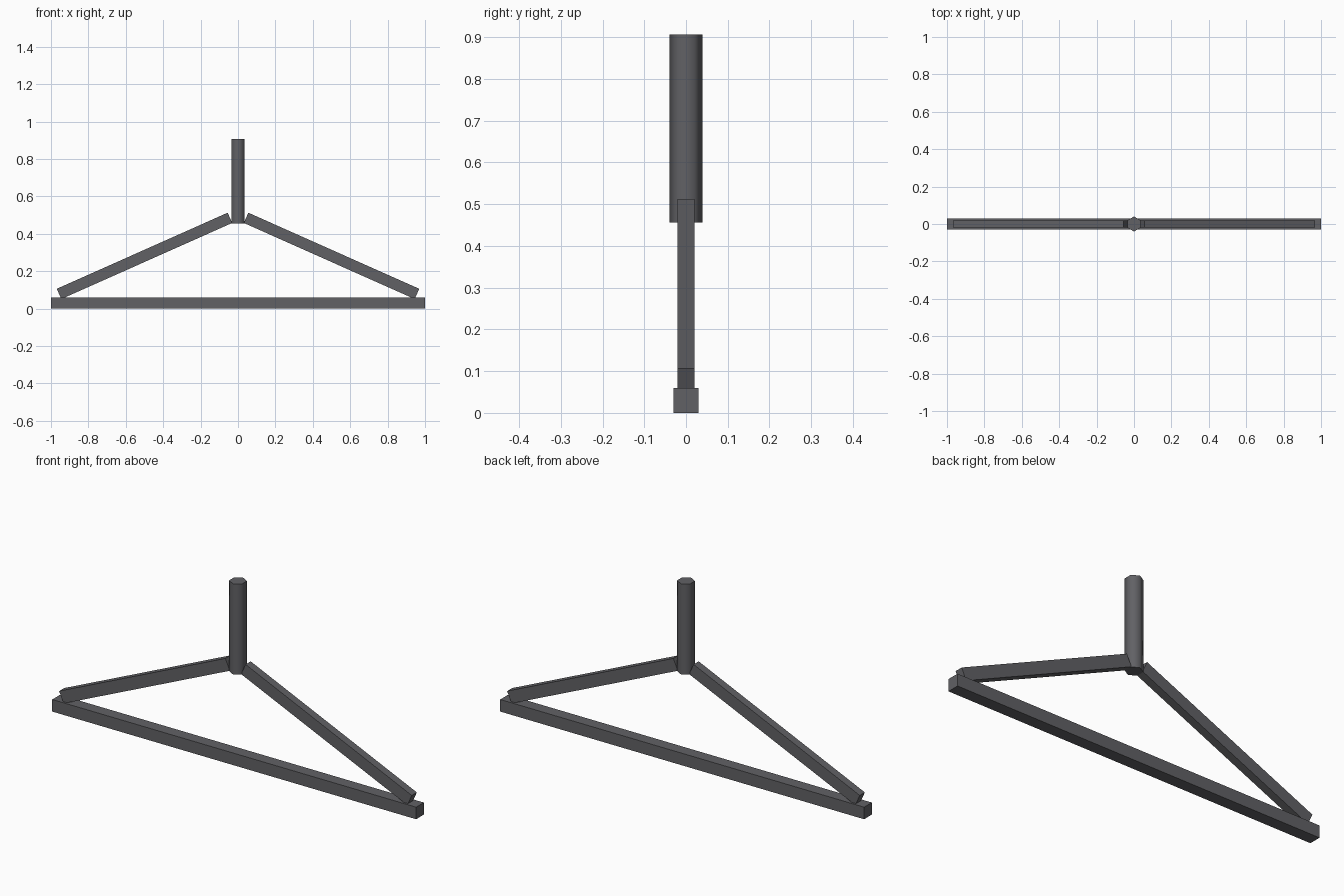
import bpy
from math import radians

if "Cube" in bpy.data.objects:
    bpy.data.objects.remove(bpy.data.objects["Cube"])

# Dark grey finish
dark = bpy.data.materials.new("dark_grey")
dark.diffuse_color = (0.12, 0.12, 0.13, 1)
dark.use_nodes = True
dark.node_tree.nodes["Principled BSDF"].inputs["Base Color"].default_value = dark.diffuse_color


def beam(name, loc, size, tilt=0):
    bpy.ops.mesh.primitive_cube_add(size=1, location=loc, rotation=(0, radians(tilt), 0))
    ob = bpy.context.object
    ob.name = name
    ob.scale = size
    bpy.ops.object.transform_apply(location=False, rotation=False, scale=True)
    ob.data.materials.append(dark)
    return ob


# Bottom bar
beam("bottom_bar", (0, 0, 0.03), (2, 0.06, 0.06))

# Sloping shoulder arms, mirrored left and right
for side, label in ((-1, "left"), (1, "right")):
    beam(label + "_arm", (side * 0.5, 0, 0.282), (1, 0.04, 0.06), side * 24)

# Six-sided upright stem
bpy.ops.mesh.primitive_cylinder_add(vertices=6, radius=0.04, depth=0.45, location=(0, 0, 0.681))
stem = bpy.context.object
stem.name = "stem"
stem.data.materials.append(dark)
bpy.ops.object.shade_smooth_by_angle(angle=radians(65))
